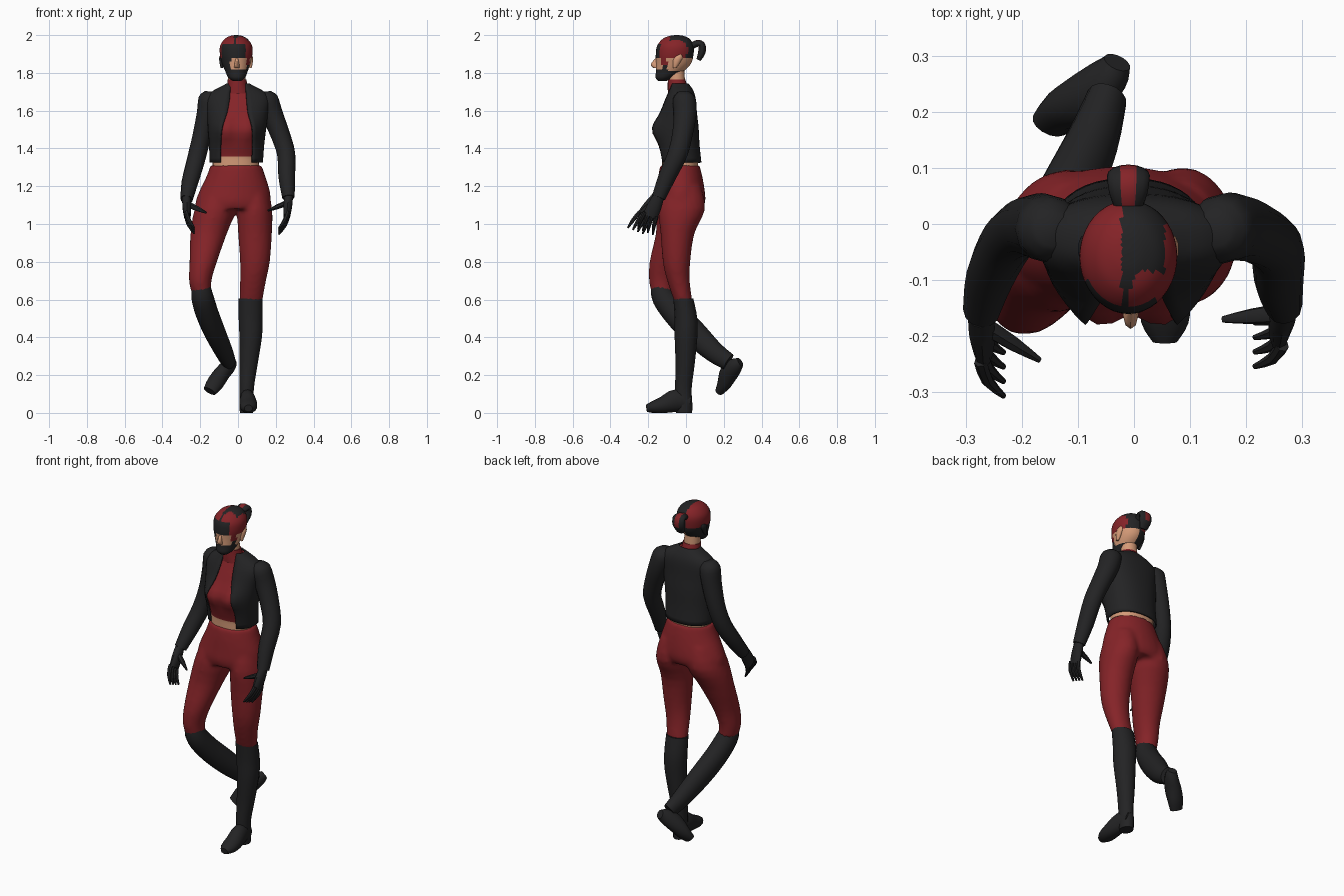
import bpy, bmesh, math
from mathutils import Vector


def material(name, rgb):
    m = bpy.data.materials.new(name)
    m.diffuse_color = (*rgb, 1)
    return m


RED = material("dark red cloth", (0.235, 0.017, 0.021))
BLACK = material("black leather", (0.017, 0.017, 0.018))
SKIN = material("skin", (0.67, 0.33, 0.19))
PALETTE = [RED, BLACK, SKIN]
Z = Vector((0, 0, 1))


def resample(rows, sub):
    """Catmull-Rom through the station rows."""
    out = []
    for i in range(len(rows) - 1):
        a, b, c, d = rows[max(i - 1, 0)], rows[i], rows[i + 1], rows[min(i + 2, len(rows) - 1)]
        for k in range(sub):
            t = k / sub
            out.append([0.5 * (2 * q + (r - p) * t + (2 * p - 5 * q + 4 * r - s) * t * t
                               + (3 * q - p - 3 * r + s) * t ** 3) for p, q, r, s in zip(a, b, c, d)])
    return out + [list(rows[-1])]


def loft(name, rows, mats, n=16, sub=3, axis=None, shape=1.0, rule=None, warp=None):
    """Skin rings of (x, y, z, rx, ry[, half gap at the front])."""
    rings = resample(rows, sub)
    bm = bmesh.new()
    loops = []
    gap = len(rows[0]) > 5
    for i, r in enumerate(rings):
        c = Vector(r[:3])
        t = axis or (Vector(rings[min(i + 1, len(rings) - 1)][:3]) - Vector(rings[max(i - 1, 0)][:3])).normalized()
        u = Vector((1, 0, 0))
        u = (u - t * u.dot(t)).normalized()
        v = t.cross(u)
        rx, ry = max(r[3], 0.002), max(r[4], 0.002)
        start = math.asin(min(0.99, (r[5] / rx) ** (1 / shape))) if gap else 0
        loop = []
        for k in range(n):
            a = start + (2 * math.pi - 2 * start) * k / (n - 1 if gap else n)
            s, q = math.sin(a), math.cos(a)
            p = c + u * rx * math.copysign(abs(s) ** shape, s) - v * ry * math.copysign(abs(q) ** shape, q)
            loop.append(bm.verts.new(warp(p) if warp else p))
        loops.append(loop)
    for a, b in zip(loops, loops[1:]):
        for k in range(n - 1 if gap else n):
            j = (k + 1) % n
            bm.faces.new((a[k], a[j], b[j], b[k]))
    if not gap:
        bm.faces.new(loops[0][::-1])
        bm.faces.new(loops[-1])
        bmesh.ops.recalc_face_normals(bm, faces=bm.faces)
    if rule:
        for f in bm.faces:
            f.material_index = mats.index(rule(f.calc_center_median()))
    me = bpy.data.meshes.new(name)
    bm.to_mesh(me)
    bm.free()
    for m in mats:
        me.materials.append(m)
    me.polygons.foreach_set("use_smooth", [True] * len(me.polygons))
    ob = bpy.data.objects.new(name, me)
    bpy.context.collection.objects.link(ob)
    select([ob])
    bpy.ops.object.shade_smooth_by_angle(angle=math.radians(50))
    return ob


def select(obs):
    bpy.ops.object.select_all(action='DESELECT')
    for o in obs:
        o.select_set(True)
    bpy.context.view_layer.objects.active = obs[0]


def bust(p):
    if p.y < -0.04:
        w = math.exp(-((abs(p.x + 0.005) - 0.06) / 0.06) ** 2 - ((p.z - 1.5) / 0.06) ** 2)
        p.y -= 0.042 * w
    return p


# torso: red top with bare midriff
torso = [(-.01, -.03, 1.26, .125, .095), (-.012, -.032, 1.34, .122, .095), (-.01, -.033, 1.365, .125, .097),
         (-.007, -.043, 1.42, .132, .1), (-.005, -.045, 1.51, .142, .1), (-.003, -.04, 1.6, .15, .085),
         (0, -.03, 1.66, .155, .07), (0, -.027, 1.7, .12, .056), (0, -.03, 1.73, .065, .042)]
loft("top_and_midriff", torso, [RED, SKIN], n=32, axis=Z, shape=.88, warp=bust,
     rule=lambda c: SKIN if c.z < 1.36 else RED)

# open cropped jacket
jacket = loft("jacket", [(-.01, -.03, 1.325, .142, .112, .085), (-.007, -.042, 1.42, .146, .114, .086),
                         (-.005, -.045, 1.51, .155, .112, .082), (-.003, -.04, 1.59, .163, .098, .056),
                         (0, -.03, 1.66, .17, .082, .045), (0, -.026, 1.7, .14, .068, .042),
                         (0, -.03, 1.73, .085, .054, .04), (0, -.035, 1.745, .06, .046, .038)],
              [BLACK], n=36, axis=Z, shape=.88, warp=bust)
sol = jacket.modifiers.new("thickness", 'SOLIDIFY')
sol.thickness, sol.offset = 0.008, -1

# sleeves
loft("right_sleeve", [(-.145, -.01, 1.7, .03, .03), (-.15, -.01, 1.665, .058, .058), (-.165, -.005, 1.58, .054, .06),
                      (-.195, -.005, 1.45, .049, .052), (-.225, -.03, 1.33, .048, .048),
                      (-.255, -.09, 1.22, .044, .043), (-.272, -.155, 1.13, .033, .036)], [BLACK], n=12)
loft("left_sleeve", [(.145, -.01, 1.7, .03, .03), (.152, -.01, 1.665, .058, .06), (.182, -.005, 1.58, .056, .06),
                     (.225, -.02, 1.47, .051, .054), (.255, -.045, 1.37, .048, .052),
                     (.258, -.1, 1.25, .044, .046), (.267, -.145, 1.14, .033, .036)], [BLACK], n=12)


# gloved hands: palm, four fingers and a thumb
def hand(side, wrist, knuckle, tip, thumb_tip):
    w, k, t, th = map(Vector, (wrist, knuckle, tip, thumb_tip))
    loft(side + "_palm", [(*w, .024, .03), (*w.lerp(k, .5), .024, .038), (*k, .018, .04)], [BLACK], n=10)
    for i in range(4):
        off = Vector((0, .02, -.008)) * (i - 1.5)
        base, end = k + off - (t - k) * .15, t + off * 1.3
        mid = base.lerp(end, .5) + Vector((math.copysign(.008, w.x), -.004, 0))
        loft(f"{side}_finger_{i + 1}", [(*base, .012, .012), (*mid, .011, .011), (*end, .005, .005)], [BLACK], n=7, sub=2)
    b = w.lerp(k, .3)
    loft(side + "_thumb", [(*b, .016, .018), (*b.lerp(th, .55), .013, .014), (*th, .005, .006)], [BLACK], n=7, sub=2)


hand("right", (-.273, -.16, 1.135), (-.268, -.222, 1.04), (-.232, -.268, .965), (-.168, -.243, 1.06))
hand("left", (.268, -.145, 1.145), (.258, -.19, 1.04), (.215, -.215, .96), (.158, -.17, 1.07))

# trousers: hips and two legs fused into one skin
hips = loft("trousers", [(-.01, -.033, 1.31, .136, .105), (-.011, -.03, 1.25, .157, .117),
                         (-.017, -.027, 1.18, .185, .126), (-.025, -.027, 1.12, .2, .13),
                         (-.028, -.03, 1.08, .198, .118)], [RED], n=28, axis=Z)
leg_l = loft("left_leg", [(.075, -.02, 1.2, .08, .1), (.088, -.022, 1.08, .093, .124), (.09, -.045, .95, .09, .09),
                          (.09, -.05, .8, .079, .073), (.08, -.04, .7, .069, .06), (.067, -.013, .585, .061, .048)],
             [RED], n=20, axis=Z)
leg_r = loft("right_leg", [(-.1, -.02, 1.2, .08, .1), (-.12, -.028, 1.08, .11, .125), (-.155, -.065, .95, .097, .095),
                           (-.184, -.115, .8, .073, .078), (-.2, -.13, .7, .06, .066), (-.193, -.125, .63, .052, .056)],
             [RED], n=20, axis=Z)
select([hips, leg_l, leg_r])
bpy.ops.object.join()
rem = hips.modifiers.new("fuse", 'REMESH')
rem.mode, rem.voxel_size, rem.use_smooth_shade = 'VOXEL', 0.012, True
smo = hips.modifiers.new("soften", 'SMOOTH')
smo.factor, smo.iterations = 0.5, 5


# boots
def sole(p):
    p.z = max(p.z, 0)
    return p


loft("left_boot_shaft", [(.067, -.014, .605, .065, .053), (.067, 0, .5, .065, .06), (.067, 0, .4, .061, .06),
                         (.055, -.005, .25, .049, .05), (.046, -.014, .13, .039, .044), (.045, -.01, .04, .038, .044),
                         (.045, -.01, 0, .036, .042)], [BLACK], n=14, axis=Z)
loft("left_boot_foot", [(.047, .02, .05, .03, .04), (.05, -.05, .065, .042, .06), (.055, -.12, .042, .047, .045),
                        (.055, -.175, .03, .043, .032), (.055, -.21, .024, .022, .018)], [BLACK], n=14, warp=sole)
loft("right_boot_shaft", [(-.196, -.135, .665, .052, .052), (-.188, -.118, .61, .059, .062), (-.163, -.055, .525, .06, .066),
                          (-.122, .04, .425, .056, .068), (-.075, .145, .325, .047, .056), (-.048, .225, .27, .036, .046)],
     [BLACK], n=14)
loft("right_boot_foot", [(-.03, .288, .268, .025, .025), (-.045, .262, .25, .035, .042), (-.082, .228, .212, .042, .05),
                         (-.122, .203, .155, .045, .038), (-.15, .178, .115, .036, .024)], [BLACK], n=14)

# collar and neck
loft("collar", [(0, -.04, 1.69, .068, .056), (-.003, -.045, 1.73, .054, .052), (-.005, -.05, 1.765, .05, .046)],
     [RED], n=20, axis=Z)
loft("neck", [(-.005, -.048, 1.74, .046, .043), (-.01, -.055, 1.85, .046, .045)], [SKIN], n=16, axis=Z)


# masked head, split into patches
def mask(c):
    if c.z > 1.885 and not (c.y < -.1 and c.z < 1.95):
        if c.x < -.022 or (c.x > .005 - (c.y + .08) * -.3 and c.y < -.085) or c.x > .055:
            return RED
        return BLACK
    if c.y < -.1:
        if 1.815 < c.z < 1.875 and -.04 < c.x < .045:
            return SKIN
        return RED if c.x > .042 and c.z > 1.84 else BLACK
    return SKIN if c.x > -.01 and c.z > 1.808 else BLACK


loft("masked_head", [(-.005, -.125, 1.757, .022, .022), (-.007, -.113, 1.775, .045, .048), (-.008, -.085, 1.81, .06, .074),
                     (-.01, -.066, 1.85, .075, .093), (-.01, -.06, 1.9, .086, .1), (-.01, -.056, 1.945, .084, .096),
                     (-.01, -.052, 1.98, .06, .071), (-.01, -.05, 1.996, .03, .036), (-.01, -.05, 2, .004, .004)],
     PALETTE, n=40, sub=5, axis=Z, rule=mask)
loft("nose", [(-.006, -.155, 1.878, .006, .006), (-.006, -.165, 1.845, .013, .022), (-.006, -.155, 1.825, .014, .016)],
     [SKIN], n=8, axis=Z)

# ears
for name, x, mat in (("left_ear", .066, SKIN), ("right_ear", -.086, BLACK)):
    loft(name, [(x, -.06, 1.825, .006, .008), (x, -.052, 1.85, .012, .018), (x, -.042, 1.88, .014, .024),
                (x, -.032, 1.9, .005, .008)], [mat], n=10, axis=Z)

# hooked hair tail with a red stripe
loft("hair_tail", [(-.01, .02, 1.935, .022, .018), (-.01, .055, 1.955, .034, .018), (-.01, .083, 1.95, .038, .018),
                   (-.01, .084, 1.91, .037, .02), (-.01, .066, 1.868, .024, .012)], [BLACK, RED], n=16,
     rule=lambda c: RED if abs(c.x + .01) < .012 and c.z > 1.9 else BLACK)
